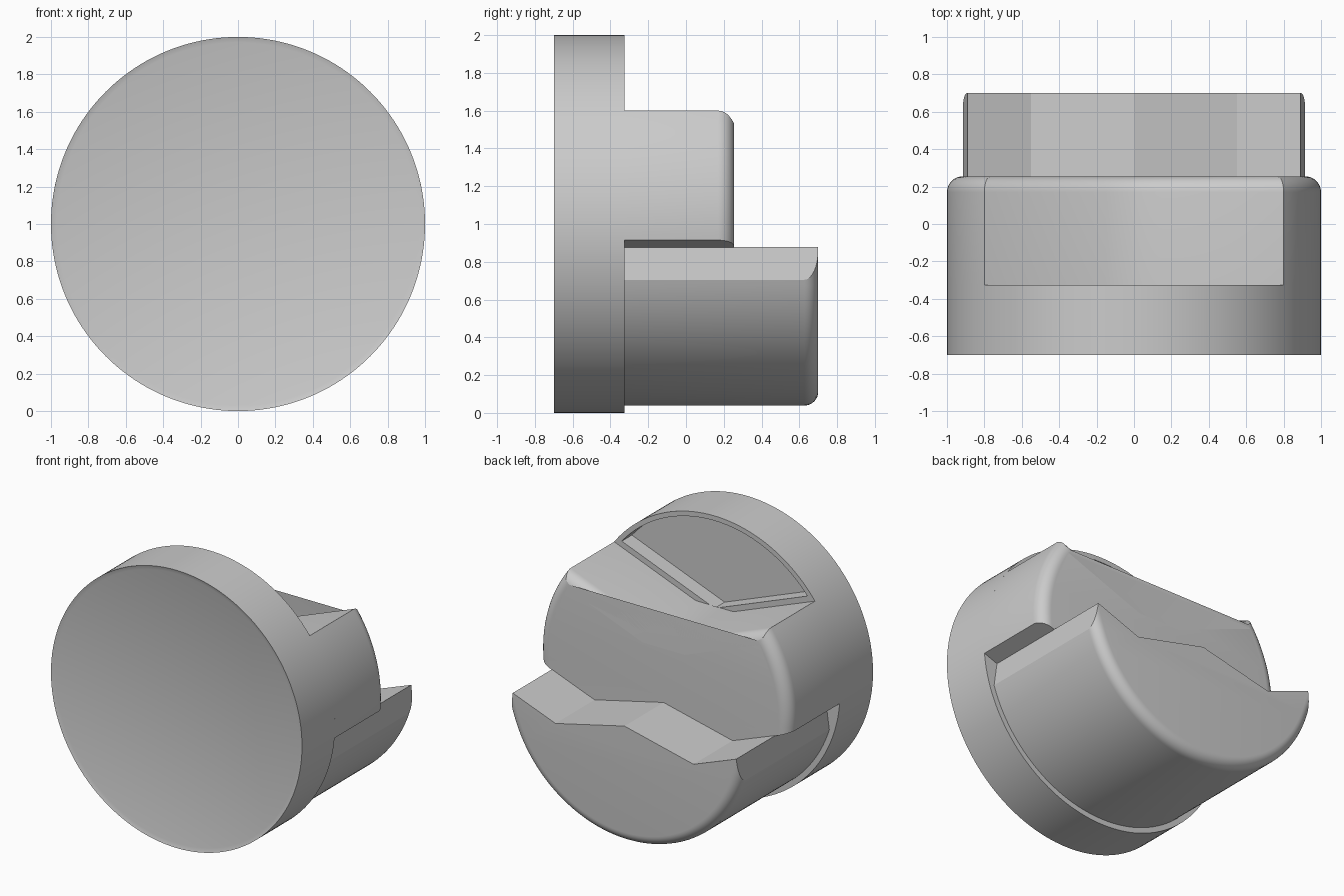
import bpy, bmesh, math

cube = bpy.data.objects.get("Cube")
if cube:
    bpy.data.objects.remove(cube, do_unlink=True)

grey = bpy.data.materials.new("light_grey")
grey.use_nodes = True
COLOUR = (0.6, 0.6, 0.6, 1)
grey.diffuse_color = COLOUR
grey.node_tree.nodes["Principled BSDF"].inputs["Base Color"].default_value = COLOUR

SEAT = -0.325  # rear face of the disc, where the jaws start


def arc(radius, start, end, steps):
    """Points on a circle about the main axis, as (x, z), angles in degrees."""
    angles = [math.radians(start + (end - start) * i / steps) for i in range(steps + 1)]
    return [(radius * math.cos(a), 1 + radius * math.sin(a)) for a in angles]


def prism(name, outline, front, back, round_edge=None, offset=0, inset=0):
    """Extrude an (x, z) outline along y, rounding chosen rear edges."""
    bm = bmesh.new()
    face = bm.faces.new([bm.verts.new((x, front, z)) for x, z in outline])
    made = bmesh.ops.extrude_face_region(bm, geom=[face], use_keep_orig=True)
    for v in made["geom"]:
        if isinstance(v, bmesh.types.BMVert):
            v.co.y = back
    bmesh.ops.recalc_face_normals(bm, faces=bm.faces)
    if inset:
        front_face = min(bm.faces, key=lambda f: f.calc_center_median().y)
        bmesh.ops.inset_region(bm, faces=[front_face], thickness=inset, depth=-0.01)
    if round_edge:
        edges = [e for e in bm.edges
                 if all(abs(v.co.y - back) < 1e-4 for v in e.verts)
                 and round_edge(sum(v.co.z for v in e.verts) / 2)]
        bmesh.ops.bevel(bm, geom=edges, offset=offset, offset_type='OFFSET',
                        segments=8, profile=0.5, affect='EDGES', clamp_overlap=False)
    mesh = bpy.data.meshes.new(name)
    bm.to_mesh(mesh)
    bm.free()
    mesh.materials.append(grey)
    obj = bpy.data.objects.new(name, mesh)
    bpy.context.collection.objects.link(obj)
    return obj


def activate(obj):
    bpy.ops.object.select_all(action='DESELECT')
    obj.select_set(True)
    bpy.context.view_layer.objects.active = obj


# Front disc with a shallow inset face
disc = prism("front_disc", arc(1, 0, 360, 160)[:-1], -0.7, SEAT, inset=0.03)

# Pocket sunk into the rear of the disc, above the upper jaw
cutter = prism("pocket_cutter", arc(0.965, 40, 140, 50) + [(0, 1.335)], -0.44, 0)
cutter.hide_render = True
activate(disc)
cut = disc.modifiers.new("pocket", 'BOOLEAN')
cut.operation = 'DIFFERENCE'
cut.solver = 'EXACT'
cut.object = cutter
bpy.ops.object.modifier_apply(modifier=cut.name)
bpy.data.objects.remove(cutter, do_unlink=True)

# Zigzag parting line shared by the two jaws
zigzag = [(-0.55, 0.75), (0, 0.878), (0.55, 0.75)]

# Upper jaw: V-shaped top, rounded rear rim
upper_outline = (arc(1, -4.9, 36.87, 22) + [(0.15, 1.35), (-0.15, 1.35)]
                 + arc(1, 143.13, 184.9, 22) + zigzag)
upper = prism("upper_jaw", upper_outline, SEAT, 0.255,
              lambda z: z > 0.87, 0.085)

# Lower jaw: longer, slightly narrower, with flat cheeks beside the zigzag
lower_outline = (arc(0.961, 197.9, 342.1, 72) + [(0.89, 0.878)]
                 + zigzag[::-1] + [(-0.89, 0.878)])
lower = prism("lower_jaw", lower_outline, SEAT, 0.7,
              lambda z: z < 0.705, 0.073)

for obj in (disc, upper, lower):
    activate(obj)
    bpy.ops.object.shade_smooth_by_angle(angle=math.radians(25))
